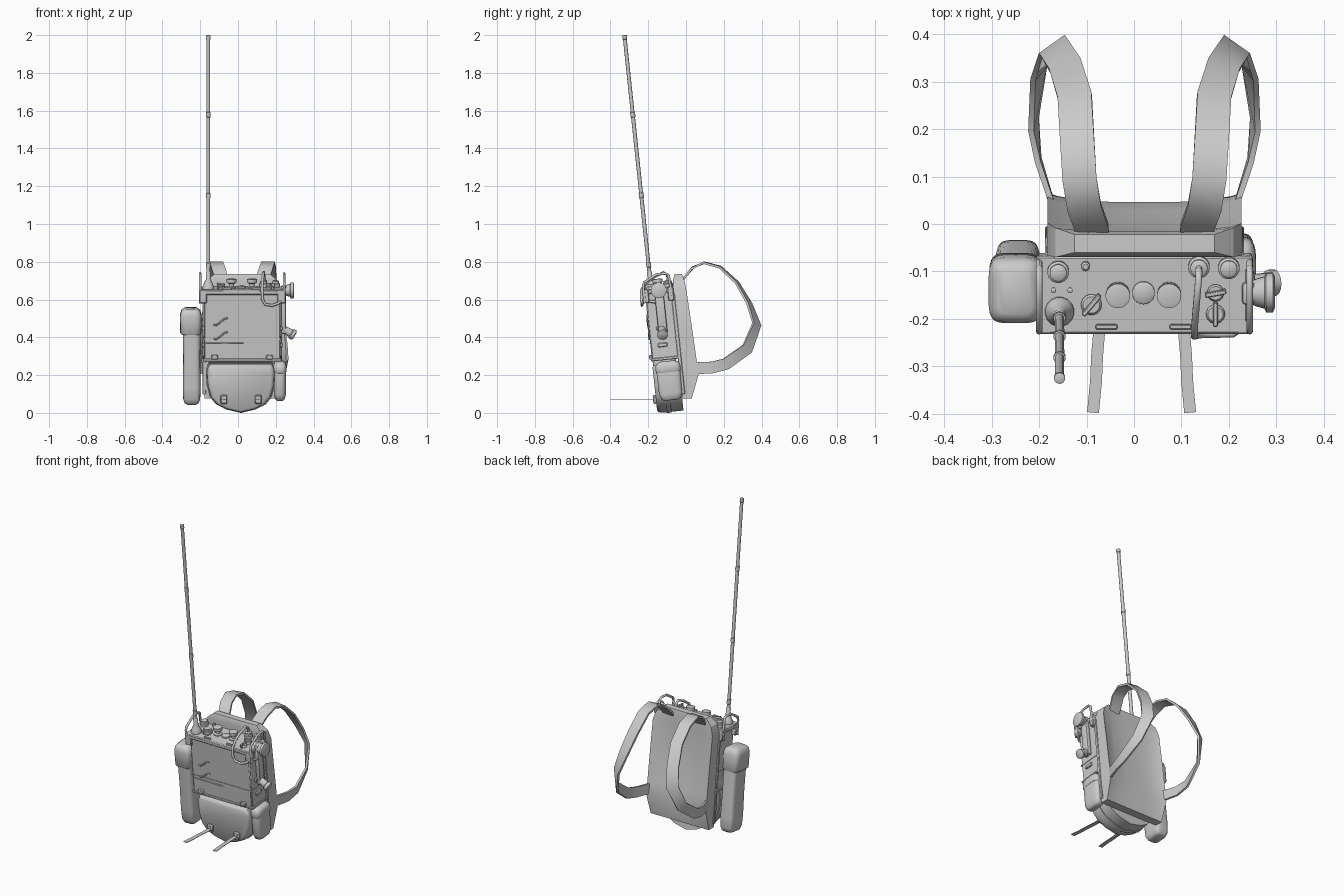
import bpy, bmesh, math
from mathutils import Matrix, Vector

if "Cube" in bpy.data.objects:
    bpy.data.objects.remove(bpy.data.objects["Cube"])

LEAN = Matrix.Rotation(math.radians(6), 4, 'X')   # the whole pack leans forward
CX = 0.022                                        # mid-plane of the pack
X = Vector((1, 0, 0))


def finish(bm, name, lean=True, angle=40):
    if lean:
        bm.transform(LEAN)
    bmesh.ops.recalc_face_normals(bm, faces=bm.faces)
    me = bpy.data.meshes.new(name)
    bm.to_mesh(me)
    bm.free()
    ob = bpy.data.objects.new(name, me)
    bpy.context.collection.objects.link(ob)
    bpy.ops.object.select_all(action='DESELECT')
    ob.select_set(True)
    bpy.context.view_layer.objects.active = ob
    bpy.ops.object.shade_smooth_by_angle(angle=math.radians(angle))
    return ob


def loft(name, rings, lean=True, angle=40):
    bm = bmesh.new()
    rows = [[bm.verts.new(p) for p in r] for r in rings]
    n = len(rows[0])
    for a, b in zip(rows, rows[1:]):
        for i in range(n):
            j = (i + 1) % n
            bm.faces.new((a[i], a[j], b[j], b[i]))
    bm.faces.new(rows[0])
    bm.faces.new(rows[-1])
    return finish(bm, name, lean, angle)


def oval(cx, cy, z, hx, hy, n=24, p=2):
    pts = []
    for i in range(n):
        a = 2 * math.pi * (i + .5) / n
        c, s = math.cos(a), math.sin(a)
        pts.append((cx + hx * math.copysign(abs(c) ** (2 / p), c),
                    cy + hy * math.copysign(abs(s) ** (2 / p), s), z))
    return pts


def turned(name, at, profile, axis=(0, 0, 1), n=14):
    m = Matrix.Translation(at) @ Vector(axis).to_track_quat('Z', 'Y').to_matrix().to_4x4()
    return loft(name, [[m @ Vector(p) for p in oval(0, 0, z, r, r, n)] for r, z in profile])


def bag(name, cx, cy, rows, p=4.5):
    return loft(name, [oval(cx, cy, z, hx, hy, 24, p) for z, hx, hy in rows], angle=50)


def box(name, lo, hi, bevel=0.0, seg=1, spin=0):
    lo, hi = Vector(lo), Vector(hi)
    bm = bmesh.new()
    bmesh.ops.create_cube(bm, size=1)
    bm.transform(Matrix.Diagonal((*(hi - lo), 1)))
    if bevel:
        bmesh.ops.bevel(bm, geom=bm.edges[:], offset=bevel, segments=seg, profile=.5, affect='EDGES')
    bm.transform(Matrix.Translation((lo + hi) / 2) @ Matrix.Rotation(math.radians(spin), 4, 'Z'))
    return finish(bm, name)


def tube(name, pts, r, n=8):
    pts = [Vector(p) for p in pts]
    rings = []
    for i, p in enumerate(pts):
        t = (pts[min(i + 1, len(pts) - 1)] - pts[max(i - 1, 0)]).normalized()
        if i == 0:
            u = t.orthogonal().normalized()
        u = (u - t * u.dot(t)).normalized()
        v = t.cross(u)
        rings.append([p + r * (math.cos(k * math.tau / n) * u + math.sin(k * math.tau / n) * v)
                      for k in range(n)])
    return loft(name, rings, angle=60)


def ribbon(name, pts, turns, half, thick, mirror=False):
    pts = [Vector(p) for p in pts]
    rings = []
    for i, p in enumerate(pts):
        t = (pts[min(i + 1, len(pts) - 1)] - pts[max(i - 1, 0)]).normalized()
        a = math.radians(turns[i])
        w = math.cos(a) * X + math.sin(a) * t.cross(-X)
        w = (w - t * w.dot(t)).normalized() * half[i]
        n = w.cross(t).normalized() * thick / 2
        ring = [p + w + n, p + w - n, p - w - n, p - w + n]
        if mirror:
            ring = [Vector((2 * CX - q.x, q.y, q.z)) for q in ring]
        rings.append(ring)
    return loft(name, rings, False, 40)


# Back pad with a hollowed rear face and chamfered top
rows = [(.075, -.02, .03, .2, 0), (.2, -.035, .066, .205, .02), (.28, -.042, .056, .205, .028),
        (.45, -.052, .032, .205, .032), (.65, -.066, .002, .205, .02),
        (.70, -.07, -.008, .188, .008), (.735, -.06, -.022, .148, 0)]
rings = []
for z, yf, yb, hx, dip in rows:
    cols = [1, .9, .6, .25, -.25, -.6, -.9, -1]
    rings.append([(CX - hx, yf, z), (CX + hx, yf, z)] +
                 [(CX + hx * u, yb - dip * (1 - u ** 4), z) for u in cols])
loft('back_pad', rings, False, 30)

# Shoulder straps, twisting from flat on top to upright at the waist
path = [(-.088, -.035, .675), (-.09, -.005, .72), (-.105, .035, .768), (-.115, .095, .795),
        (-.12, .18, .772), (-.125, .27, .69), (-.145, .335, .58), (-.17, .375, .47),
        (-.2, .325, .34), (-.212, .21, .258), (-.202, .135, .24), (-.172, .04, .236)]
turns = [0, 0, 0, 0, 5, 8, 15, 35, 65, 80, 88, 90]
half = [.036] * 6 + [.035, .034, .032, .031, .031, .031]
ribbon('shoulder_strap_left', path, turns, half, .012)
ribbon('shoulder_strap_right', path, turns, half, .012, True)

# Radio case with seams, rims and panel
box('radio_case', (-.18, -.15, .295), (.225, 0, .665), .006)
box('control_panel', (-.205, -.163, .645), (.24, .002, .672), .005)
box('case_bottom_rim', (-.186, -.156, .29), (.231, .003, .305), .003)
box('case_seam', (-.183, -.153, .405), (.228, .001, .411))
for s in (-1, 1):
    for k, y in enumerate((-.163, -.03)):
        x = CX + s * .207
        box(f'panel_bracket_{s}_{k}', (x - .02, y, .60), (x + .02, y + .032, .672), .004)
    x = CX + s * .2
    box(f'side_runner_{s}', (x - .01, -.013, .1), (x + .01, .006, .64), .003)
    for k, z in enumerate((.36, .45)):
        box(f'side_latch_{s}_{k}', (x - .014, -.11, z), (x + .014, -.06, z + .022), .004)
    x = CX + s * .145
    box(f'front_latch_{s}', (x - .018, -.163, .30), (x + .018, -.145, .325), .004)
    x = .02 + s * .078
    box(f'panel_clip_{s}', (x - .023, -.152, .66), (x + .023, -.142, .682), .002)
    # Guard handles at both ends of the panel
    x = CX + s * .222
    tube(f'guard_handle_{s}', [(x, -.155, .60), (x, -.155, .69), (x, -.148, .71), (x, -.08, .745),
                               (x, -.03, .745), (x, -.016, .735), (x, -.008, .62)], .007)
# Pressed grooves on the front face
for k, z in enumerate((.485, .41)):
    tube(f'pressed_rib_{k}', [(-.13, -.15, z), (-.115, -.152, z - .002), (-.095, -.152, z + .012),
                              (-.075, -.152, z + .03), (-.055, -.15, z + .036)], .005, 6)
box('front_fold', (-.17, -.153, .385), (.03, -.145, .391), .002)

# Panel controls
PZ = .67
flared = [(.025, 0), (.025, .008), (.014, .012), (.014, .025), (.026, .032), (.026, .05), (.018, .052)]
socket = [(.023, 0), (.023, .02), (.018, .024), (.018, .034), (.01, .038)]
for k, (x, y) in enumerate(((-.034, -.077), (.074, -.077))):
    turned(f'tuning_knob_{k}', (x, y, PZ), flared, n=18)
turned('dial_window', (.02, -.075, PZ), [(.024, 0), (.024, .01), (.02, .013)], n=18)
for k, (x, y) in enumerate(((-.16, -.03), (.137, -.02), (.2, -.022))):
    turned(f'socket_{k}', (x, y, PZ), socket, n=16)
turned('small_socket', (-.102, -.018, PZ), [(.01, 0), (.01, .02), (.006, .024)], n=10)
for k, (x, y, r, a) in enumerate(((-.09, -.1, .022, 50), (.172, -.075, .018, 10), (.172, -.12, .02, 90))):
    turned(f'selector_base_{k}', (x, y, PZ), [(r, 0), (r, .009), (r * .8, .014)], n=16)
    box(f'selector_pointer_{k}', (x - r * 1.25, y - .005, PZ), (x + r * 1.25, y + .005, PZ + .028), .002, spin=a)
for k, x in enumerate((-.17, -.135)):
    turned(f'panel_screw_{k}', (x, -.07, PZ), [(.006, 0), (.006, .006), (.003, .008)], n=8)

# Jointed whip antenna on a conical foot
AX, AY = -.157, -.115
turned('antenna_foot', (AX, AY, PZ), [(.031, 0), (.031, .012), (.024, .028), (.014, .05), (.013, .09), (.01, .095)], n=16)
prof = [(.0105, .7)]
for z in (.8, 1.17, 1.6):
    prof += [(.0105, z - .014), (.013, z - .012), (.013, z + .012), (.01, z + .014)]
prof += [(.01, 2.0), (.012, 2.002), (.012, 2.021), (.007, 2.023)]
turned('antenna', (AX, AY, 0), prof, n=10)

# Handset clipped to the right side, with its cable
box('handset_grip', (.228, -.1, .43), (.255, -.052, .685), .008, 2)
turned('handset_earpiece', (.245, -.076, .66),
       [(.024, 0), (.03, .015), (.034, .03), (.042, .034), (.042, .048), (.034, .052)], (1, 0, 0), 16)
turned('handset_mouthpiece', (.24, -.08, .455), [(.02, 0), (.022, .045), (.028, .05), (.028, .066), (.02, .07)], (.85, 0, -.5), 14)
tube('handset_cable', [(.137, -.02, .69), (.137, -.022, .735), (.136, -.04, .752), (.132, -.09, .735), (.128, -.14, .705),
                       (.127, -.168, .67), (.13, -.172, .62), (.145, -.172, .595), (.18, -.172, .59),
                       (.21, -.17, .60), (.236, -.15, .615), (.243, -.1, .6)], .0075)

# Lower front pouch, pointed underneath
half_outline = [(.0, .014), (.075, .032), (.13, .06), (.16, .098), (.176, .16), (.18, .235), (.168, .272)]
outline = half_outline + [(-x, z) for x, z in reversed(half_outline[1:])]
layers = [(-.012, 1), (-.11, 1), (-.132, .985), (-.145, .955), (-.151, .89)]
loft('front_pouch', [[(.015 + x * s, y, .15 + (z - .15) * s) for x, z in outline] for y, s in layers], angle=50)
loft('pouch_flap_edge', [[(.015 + x * s, y, .15 + (z - .15) * s) for x, z in outline]
                         for y, s in ((-.075, 1.0), (-.075, 1.03), (-.1, 1.03), (-.1, 1.0))])

# Pouch buckles and loose strap tails
for s in (-1, 1):
    x = .016 + s * .091
    box(f'pouch_buckle_{s}', (x - .018, -.166, .065), (x + .018, -.135, .112), .005)
    ribbon(f'strap_tail_{s}', [(.016 + s * d, y, .07) for d, y in
           ((.089, -.15), (.089, -.22), (.094, -.28), (.096, -.33), (.1025, -.398))], [0] * 5, [.0125] * 5, .003)

# Side bags
bag('left_bag', -.245, -.085, [(.055, .025, .038), (.062, .037, .05), (.085, .045, .06), (.15, .047, .063),
                               (.3, .045, .062), (.5, .048, .062)])
bag('left_bag_flap', -.25, -.085, [(.43, .05, .066), (.436, .056, .07), (.53, .057, .07), (.555, .05, .064), (.567, .034, .048)])
bag('right_pouch', .222, -.07, [(.075, .018, .036), (.083, .026, .052), (.11, .032, .062), (.22, .032, .063), (.245, .03, .06)], 3.5)
bag('right_pouch_flap', .222, -.07, [(.225, .033, .064), (.23, .036, .067), (.262, .035, .065), (.278, .028, .052), (.283, .016, .036)], 3.5)
